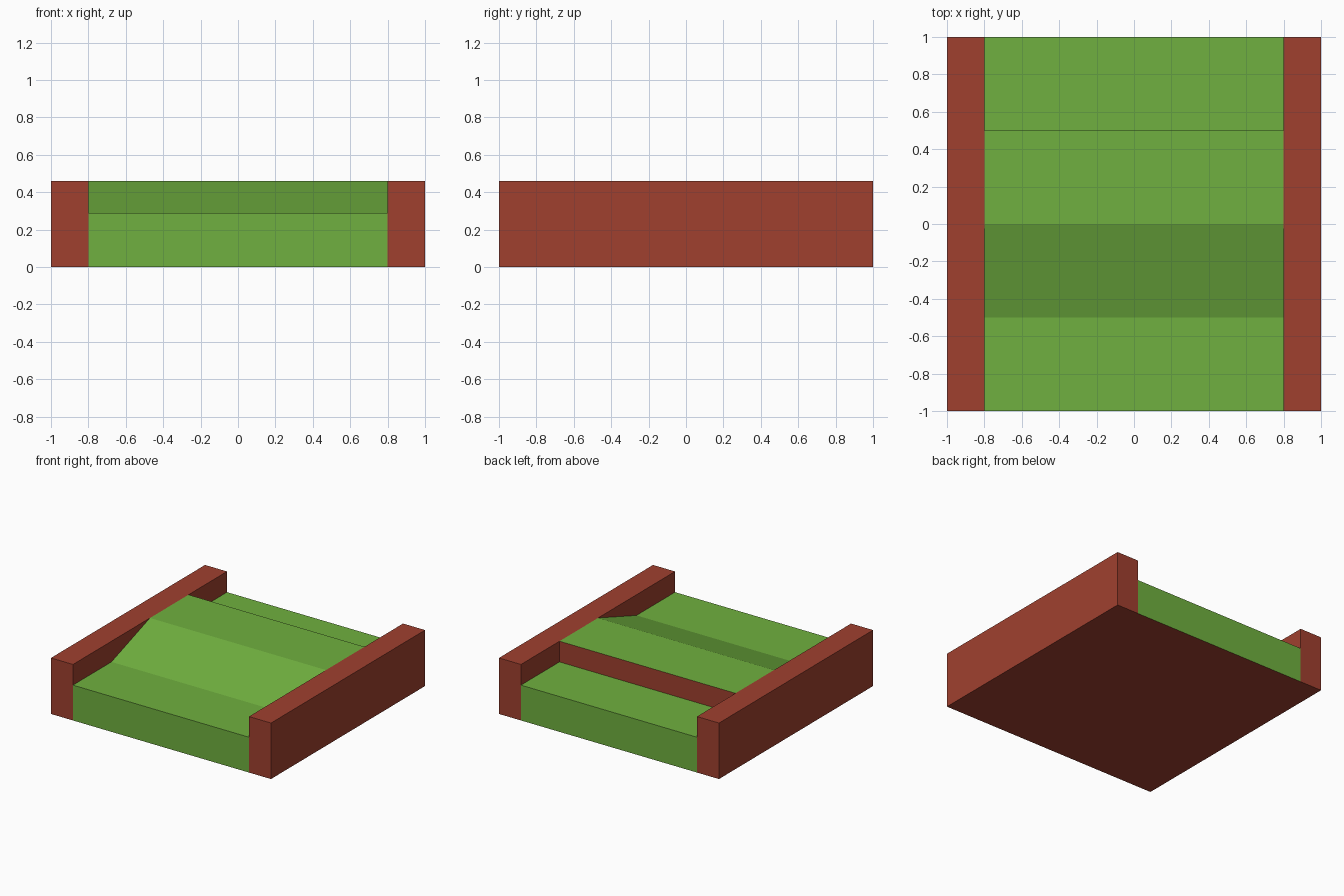
import bpy, bmesh

if "Cube" in bpy.data.objects:
    bpy.data.objects.remove(bpy.data.objects["Cube"])

WALL_H, FLOOR_H = 0.46, 0.29
INNER, OUTER = 0.8, 1.0


def material(name, rgb):
    m = bpy.data.materials.new(name)
    m.diffuse_color = (*rgb, 1)
    m.use_nodes = True
    m.node_tree.nodes["Principled BSDF"].inputs["Base Color"].default_value = m.diffuse_color
    return m


green = material("turf_green", (0.162, 0.434, 0.05))
red = material("brick_red", (0.35, 0.051, 0.028))


def extrude_profile(name, profile, x0, x1, mats, red_test=None):
    """Extrude a (y, z) outline along x; red_test picks faces for the second material."""
    bm = bmesh.new()
    face = bm.faces.new([bm.verts.new((x0, y, z)) for y, z in profile])
    ext = bmesh.ops.extrude_face_region(bm, geom=[face], use_keep_orig=True)
    moved = [g for g in ext["geom"] if isinstance(g, bmesh.types.BMVert)]
    bmesh.ops.translate(bm, verts=moved, vec=(x1 - x0, 0, 0))
    bmesh.ops.recalc_face_normals(bm, faces=bm.faces[:])
    for f in bm.faces:
        if red_test and red_test(f):
            f.material_index = 1
    me = bpy.data.meshes.new(name)
    bm.to_mesh(me)
    bm.free()
    for m in mats:
        me.materials.append(m)
    ob = bpy.data.objects.new(name, me)
    bpy.context.collection.objects.link(ob)
    return ob


# Turf lane: flat start, ramp, raised shelf, drop, flat end
lane = [(-1, 0), (1, 0), (1, FLOOR_H), (0.5, FLOOR_H), (0.5, WALL_H),
        (0, WALL_H), (-0.5, FLOOR_H), (-1, FLOOR_H)]


def is_red(f):
    drop = f.normal.y > 0.9 and abs(f.calc_center_median().y - 0.5) < 0.01
    return f.normal.z < -0.9 or drop


extrude_profile("turf_lane", lane, -INNER, INNER, [green, red], is_red)

# Side walls
wall = [(-1, 0), (1, 0), (1, WALL_H), (-1, WALL_H)]
for side, s in (("left", -1), ("right", 1)):
    extrude_profile(side + "_wall", wall, s * INNER, s * OUTER, [red])
